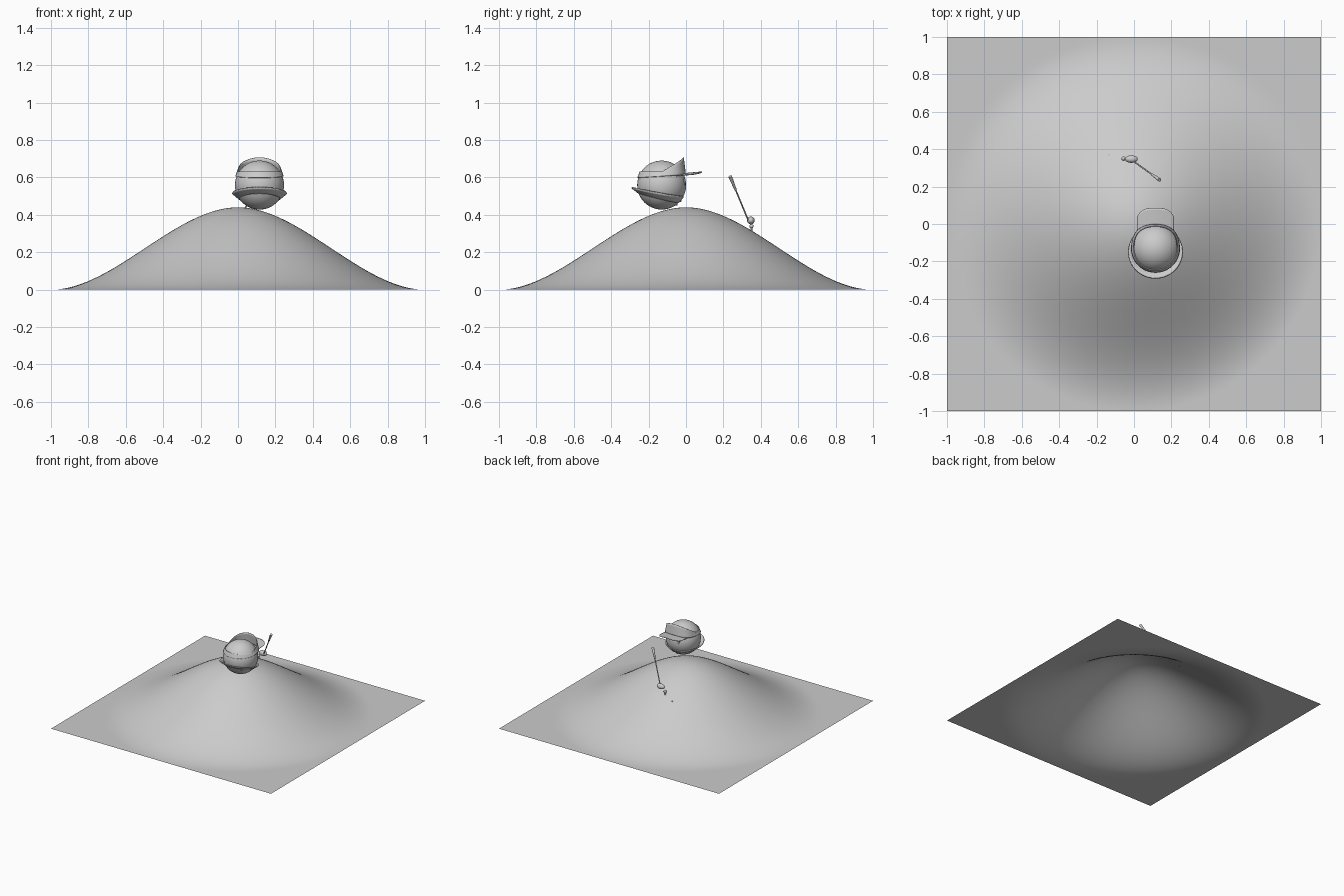
import bpy, bmesh, math
from mathutils import Vector

if "Cube" in bpy.data.objects:
    bpy.data.objects.remove(bpy.data.objects["Cube"])

grey = bpy.data.materials.new("plain_grey")
grey.diffuse_color = (0.6, 0.6, 0.6, 1)
grey.use_nodes = True
grey.node_tree.nodes["Principled BSDF"].inputs["Base Color"].default_value = grey.diffuse_color
C = Vector((0.115, -0.13, 0.559))   # centre of the ball
R = 0.131


def finish(name, bm, thick=0):
    bmesh.ops.recalc_face_normals(bm, faces=bm.faces[:])
    me = bpy.data.meshes.new(name)
    bm.to_mesh(me)
    bm.free()
    me.materials.append(grey)
    ob = bpy.data.objects.new(name, me)
    bpy.context.collection.objects.link(ob)
    bpy.context.view_layer.objects.active = ob
    ob.select_set(True)
    bpy.ops.object.shade_smooth_by_angle(angle=math.radians(40))
    ob.select_set(False)
    if thick:
        m = ob.modifiers.new("thickness", 'SOLIDIFY')
        m.thickness, m.offset = thick, 0
    return ob


def sheet(name, f, nu, nv, thick=0):
    """Grid surface from f(u, v) with u, v in 0..1."""
    bm = bmesh.new()
    g = [[bm.verts.new(f(i / nu, j / nv)) for j in range(nv + 1)] for i in range(nu + 1)]
    for i in range(nu):
        for j in range(nv):
            bm.faces.new((g[i][j], g[i + 1][j], g[i + 1][j + 1], g[i][j + 1]))
    bmesh.ops.remove_doubles(bm, verts=bm.verts[:], dist=1e-5)
    return finish(name, bm, thick)


def blob(name, loc, size):
    bm = bmesh.new()
    bmesh.ops.create_uvsphere(bm, u_segments=48, v_segments=24, radius=1)
    for v in bm.verts:
        v.co = Vector(loc) + Vector(a * b for a, b in zip(v.co, size))
    return finish(name, bm)


def rod(name, a, b, ra, rb):
    a, b = Vector(a), Vector(b)
    bm = bmesh.new()
    bmesh.ops.create_cone(bm, cap_ends=True, segments=16, radius1=ra, radius2=rb, depth=(b - a).length)
    q = (b - a).to_track_quat('Z', 'Y')
    for v in bm.verts:
        v.co = q @ v.co + (a + b) / 2
    return finish(name, bm)


def hill_z(x, y):
    f = max(0, 1 - math.hypot(x, y))
    return 0.44 * (3 * f * f - 2 * f ** 3)


# Hill: one open sheet
def hill(u, v):
    x, y = 2 * u - 1, 2 * v - 1
    return (x, y, hill_z(x, y))


sheet("hill", hill, 96, 96)

# Ball body
blob("ball_body", C, (R, R, R))


# Sun visor band: low at the rear, tall and leaning at the front (+y)
def visor_band(u, v):
    a = 2 * math.pi * u
    c, s = math.cos(a), math.sin(a)
    low = 0.606 + 0.008 * c
    high = 0.63 + 0.077 * max(0, c) ** 1.1
    z = low + (high - low) * v
    r = 0.128 - 0.012 * v
    if c > 0:
        k = (abs(c) ** 3 + abs(s) ** 3) ** (-1 / 3)   # squarer front panel
        r *= 1 + (k - 1) * 0.5
    return (C.x + r * s, C.y + r * c, z)


sheet("visor_band", visor_band, 64, 6, 0.004)


def visor_brim(u, v):
    t = 2 * u - 1
    x = 0.098 * t
    y0 = C.y + math.sqrt(0.126 ** 2 - x * x)
    y1 = 0.085 - 0.045 * abs(t) ** 4
    return (C.x + x, y0 + (y1 - y0) * v, 0.622 + 0.008 * v - 0.014 * t * t)


sheet("visor_brim", visor_brim, 24, 8, 0.004)


# Collar: flares away at the rear (-y), hugs the ball at the front
def collar(u, v):
    a = math.radians(12 + 336 * u)
    c, s = math.cos(a), math.sin(a)
    back = (1 - c) / 2
    top = 0.498 + 0.048 * back ** 1.6
    z = top - 0.03 * (1 - v)
    r_in = math.sqrt(R * R - (top - 0.03 - C.z) ** 2) - 0.002
    r_out = 0.118 + 0.042 * back + 0.004 * s * s
    r = r_in + (r_out - r_in) * v
    return (C.x + r * s, C.y + r * c, z)


sheet("collar", collar, 64, 4, 0.008)

# Eyes and buttons on the +y face
for side in (-1, 1):
    blob("eye", (C.x + side * 0.035, C.y + 0.122, 0.575), (0.014, 0.007, 0.02))
for z in (0.475, 0.455):
    blob("button", (C.x, C.y + math.sqrt(R * R - (z - C.z) ** 2), z), (0.006, 0.006, 0.006))

# Golf club
heel, grip_end = Vector((-0.002, 0.335, 0.365)), Vector((0.137, 0.236, 0.605))
mid = heel.lerp(grip_end, 0.7)
rod("club_shaft", heel, mid, 0.004, 0.004)
rod("club_grip", mid, grip_end, 0.006, 0.01)
blob("club_head", (-0.014, 0.347, 0.37), (0.034, 0.02, 0.021))

# Small ball on a tee, and the hole
g = hill_z(-0.056, 0.35)
blob("small_ball", (-0.056, 0.35, g + 0.026), (0.011, 0.011, 0.011))
rod("tee", (-0.056, 0.35, g - 0.01), (-0.056, 0.35, g + 0.018), 0.003, 0.006)
h = hill_z(-0.135, 0.37)
rod("hole_marker", (-0.135, 0.37, h - 0.005), (-0.135, 0.37, h + 0.004), 0.005, 0.005)
